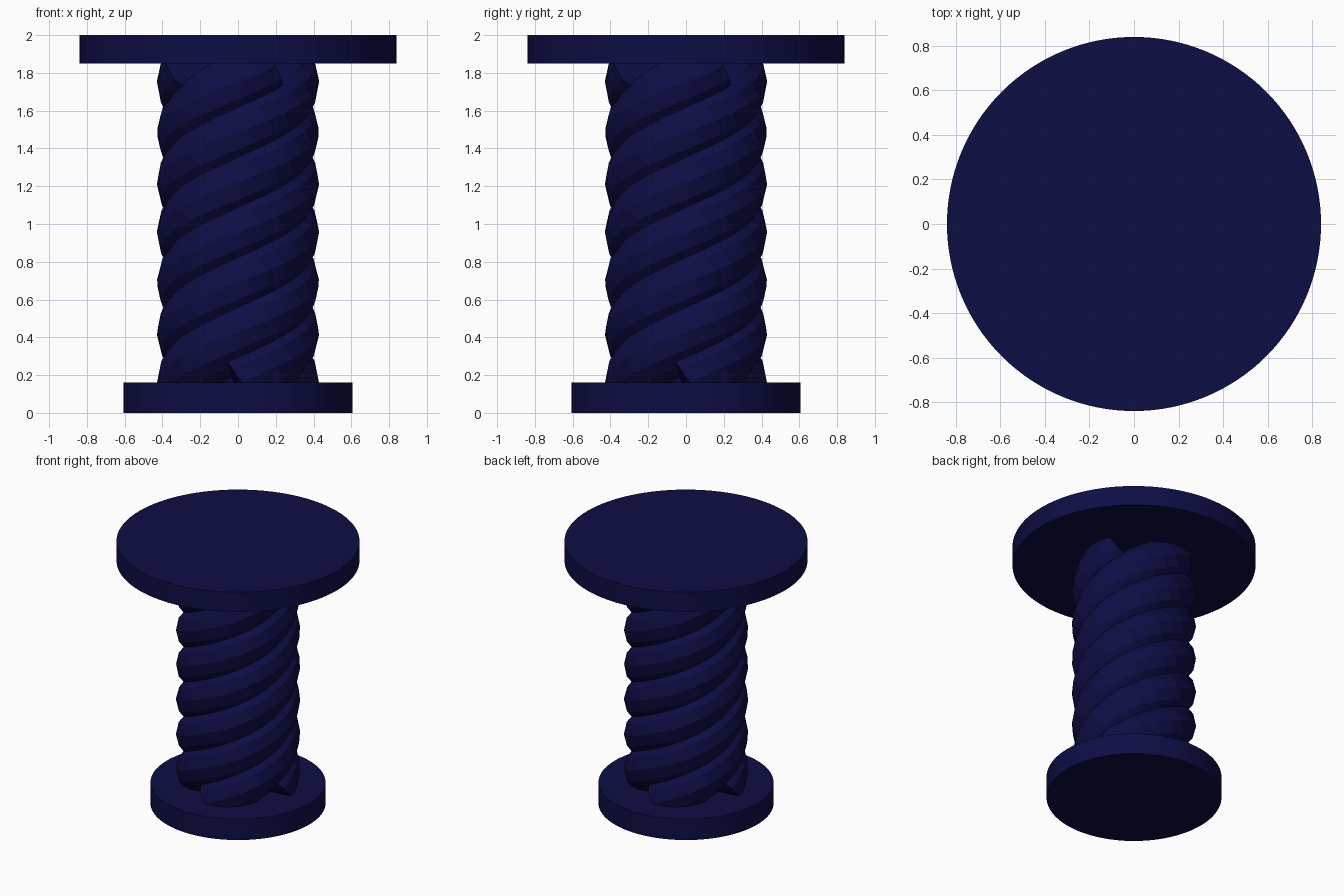
import bpy, math
from math import cos, sin, pi

cube = bpy.data.objects.get("Cube")
if cube:
    bpy.data.objects.remove(cube)

navy = bpy.data.materials.new("navy_blue")
navy.use_nodes = True
COLOR = (0.004, 0.004, 0.06, 1)
navy.diffuse_color = COLOR
navy.node_tree.nodes["Principled BSDF"].inputs["Base Color"].default_value = COLOR


def disc(name, radius, bottom, top):
    bpy.ops.mesh.primitive_cylinder_add(vertices=128, radius=radius, depth=top - bottom,
                                        location=(0, 0, (bottom + top) / 2))
    ob = bpy.context.object
    ob.name = name
    ob.data.materials.append(navy)
    bpy.ops.object.shade_smooth_by_angle(angle=math.radians(30))


def strand(name, start):
    # Helical rope strand swept with a round section and flat ends
    curve = bpy.data.curves.new(name, "CURVE")
    curve.dimensions = "3D"
    curve.bevel_depth = THICK
    curve.bevel_resolution = 4
    curve.use_fill_caps = True
    curve.twist_mode = "Z_UP"
    spline = curve.splines.new("POLY")
    spline.points.add(STEPS)
    for i, p in enumerate(spline.points):
        z = Z0 + (Z1 - Z0) * i / STEPS
        a = start + 2 * pi * (z - Z0) / PITCH
        p.co = (RADIUS * cos(a), RADIUS * sin(a), z, 1)
    spline.use_smooth = False
    curve.materials.append(navy)
    ob = bpy.data.objects.new(name, curve)
    bpy.context.collection.objects.link(ob)


# Base and seat
disc("base", 0.605, 0, 0.16)
disc("seat", 0.84, 1.85, 2)

# Twisted column
RADIUS, THICK, PITCH = 0.26, 0.17, 1.06
Z0, Z1, STEPS = 0.16, 1.84, 40
for k in range(4):
    strand(f"column_strand_{k + 1}", k * pi / 2)
